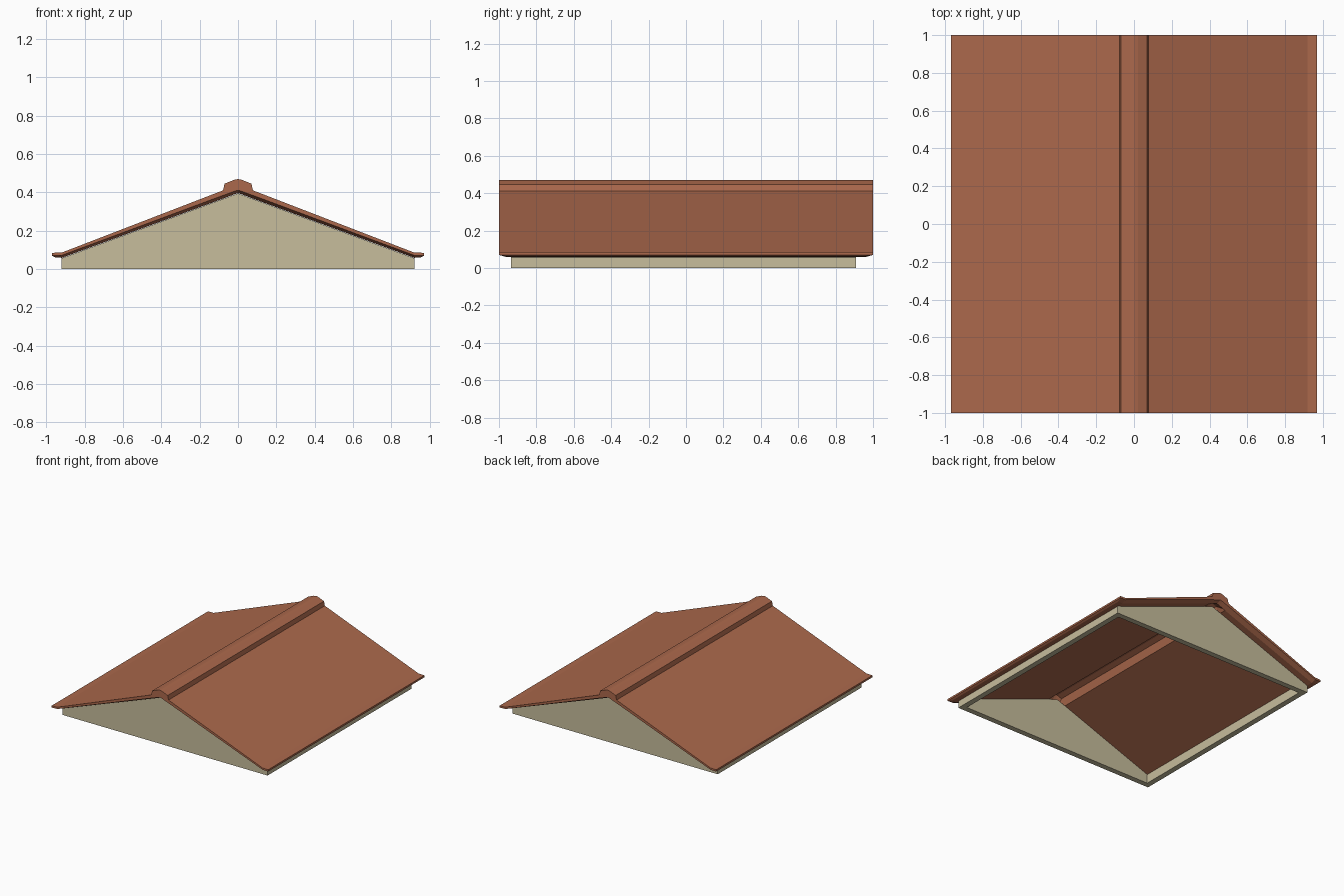
import bpy, bmesh

if "Cube" in bpy.data.objects:
    bpy.data.objects.remove(bpy.data.objects["Cube"])


def material(name, rgb):
    m = bpy.data.materials.new(name)
    m.diffuse_color = (*rgb, 1.0)
    m.use_nodes = True
    m.node_tree.nodes["Principled BSDF"].inputs["Base Color"].default_value = m.diffuse_color
    return m


TERRACOTTA = material("terracotta", (0.41, 0.14, 0.072))
PLASTER = material("beige plaster", (0.57, 0.51, 0.335))


def finish(name, bm, mat):
    bmesh.ops.recalc_face_normals(bm, faces=bm.faces)
    me = bpy.data.meshes.new(name)
    bm.to_mesh(me)
    bm.free()
    ob = bpy.data.objects.new(name, me)
    ob.data.materials.append(mat)
    bpy.context.collection.objects.link(ob)
    return ob


def mirrored(half):
    """Full left-to-right profile from a right half listed eave to centre."""
    return [(-x, z) for x, z in half] + [(x, z) for x, z in half[-2::-1]]


def prism(name, profile, y0, y1, mat):
    bm = bmesh.new()
    a = [bm.verts.new((x, y0, z)) for x, z in profile]
    b = [bm.verts.new((x, y1, z)) for x, z in profile]
    bm.faces.new(a)
    bm.faces.new(b[::-1])
    n = len(a)
    for i in range(n):
        j = (i + 1) % n
        bm.faces.new((a[i], b[i], b[j], a[j]))
    return finish(name, bm, mat)


# roof shell: top, rim and underside profiles with a hollow ridge cap
top = mirrored([(0.97, 0.085), (0.918, 0.087), (0.078, 0.411),
                (0.07, 0.446), (0.02, 0.466), (0, 0.47)])
rim = mirrored([(0.97, 0.07), (0.92, 0.072), (0.078, 0.385),
                (0.06, 0.391), (0.02, 0.406), (0, 0.412)])
under = mirrored([(0.955, 0.062), (0.92, 0.059), (0.078, 0.368),
                  (0.06, 0.375), (0.02, 0.39), (0, 0.397)])
hollow = mirrored([(0.955, 0.062), (0.92, 0.059), (0.078, 0.368),
                   (0.06, 0.43), (0.02, 0.445), (0, 0.447)])
stations = [(top, -1), (top, 1), (rim, 1), (under, 0.96), (hollow, 0.88),
            (hollow, -0.91), (under, -0.96), (rim, -1)]
bm = bmesh.new()
rows = [[bm.verts.new((x, y, z)) for x, z in p] for p, y in stations]
for k, row in enumerate(rows):
    nxt = rows[(k + 1) % len(rows)]
    for i in range(len(row) - 1):
        bm.faces.new((row[i], row[i + 1], nxt[i + 1], nxt[i]))
for end in (0, -1):  # eave edges
    bm.faces.new([rows[k][end] for k in (0, 1, 2, 7)])
    bm.faces.new([rows[k][end] for k in (2, 3, 4, 5, 6, 7)])
finish("roof", bm, TERRACOTTA)

# gable walls front and back
X, Y0, Y1, T = 0.92, -0.935, 0.908, 0.045
gable = [(-X, 0), (X, 0), (X, 0.057), (0, 0.395), (-X, 0.057)]
prism("front_gable", gable, Y0, Y0 + T, PLASTER)
prism("back_gable", gable, Y1 - T, Y1, PLASTER)

# low side walls
for s, side in ((-1, "left"), (1, "right")):
    wall = [(s * (X - T), 0), (s * X, 0), (s * X, 0.057), (s * (X - T), 0.073)]
    prism(side + "_wall", wall, Y0 + T, Y1 - T, PLASTER)
